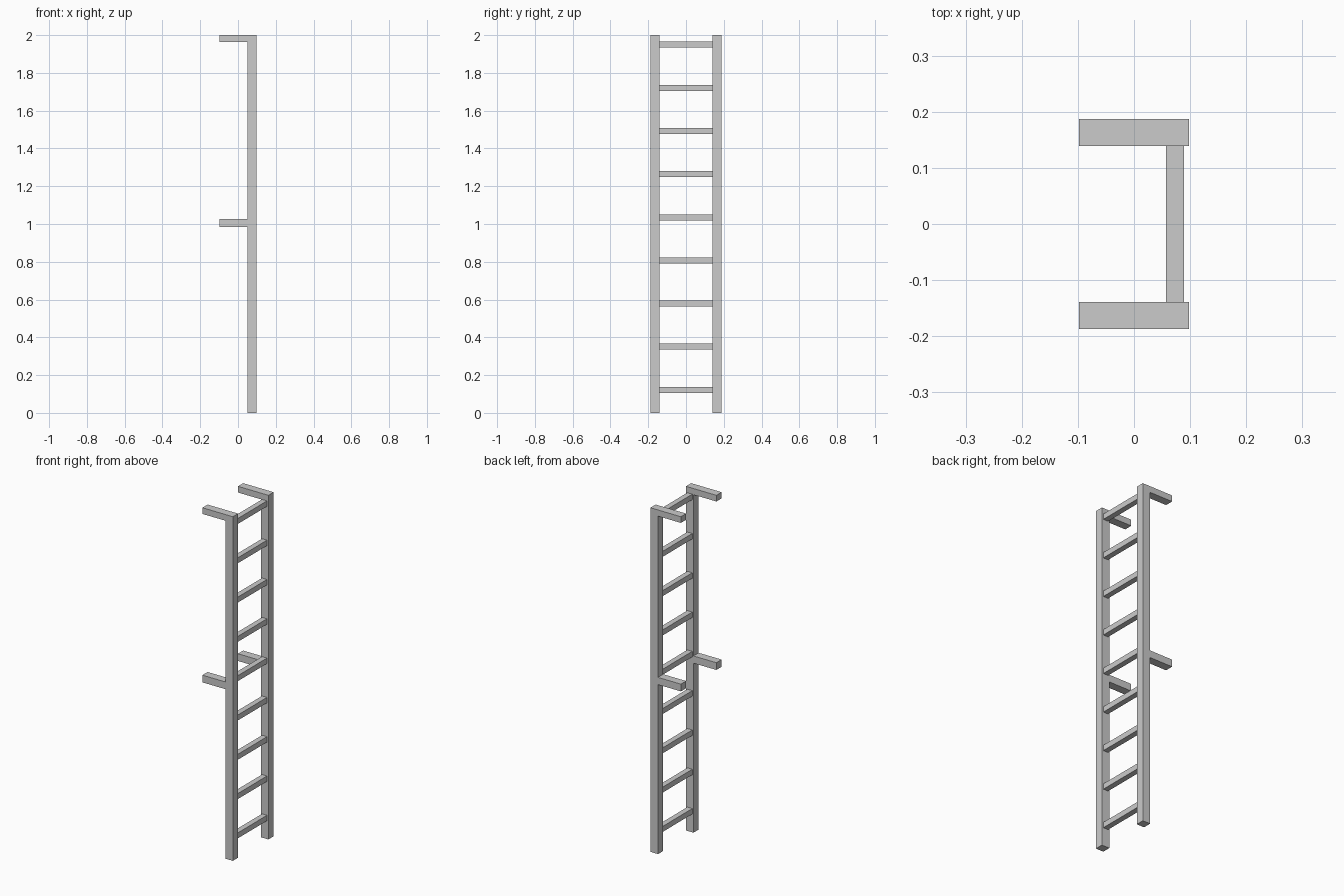
import bpy
import bmesh
from mathutils import Vector

if "Cube" in bpy.data.objects:
    bpy.data.objects.remove(bpy.data.objects["Cube"])

RAIL_IN, RAIL_OUT = 0.139, 0.187
WALL, BACK, FRONT = -0.098, 0.049, 0.098


def extrude_profile(name, points, y0, y1):
    """Extrude an (x, z) outline along y."""
    bm = bmesh.new()
    face = bm.faces.new([bm.verts.new((x, y0, z)) for x, z in points])
    res = bmesh.ops.extrude_face_region(bm, geom=[face])
    verts = [v for v in res["geom"] if isinstance(v, bmesh.types.BMVert)]
    bmesh.ops.translate(bm, verts=verts, vec=Vector((0, y1 - y0, 0)))
    bmesh.ops.recalc_face_normals(bm, faces=bm.faces)
    mesh = bpy.data.meshes.new(name)
    bm.to_mesh(mesh)
    bm.free()
    obj = bpy.data.objects.new(name, mesh)
    bpy.context.collection.objects.link(obj)
    return obj


# Side rails, each with a top and a middle wall bracket
rail = [(FRONT, 0), (FRONT, 2), (WALL, 2), (WALL, 1.964), (BACK, 1.964),
        (BACK, 1.027), (WALL, 1.027), (WALL, 0.985), (BACK, 0.985), (BACK, 0)]
extrude_profile("left_rail", rail, -RAIL_OUT, -RAIL_IN)
extrude_profile("right_rail", rail, RAIL_IN, RAIL_OUT)

# Nine square rungs between the rails
for i in range(9):
    z = 0.122 + i * 0.2284
    r = 0.016
    rung = [(0.057, z - r), (0.089, z - r), (0.089, z + r), (0.057, z + r)]
    extrude_profile(f"rung_{i + 1}", rung, -RAIL_IN, RAIL_IN)
